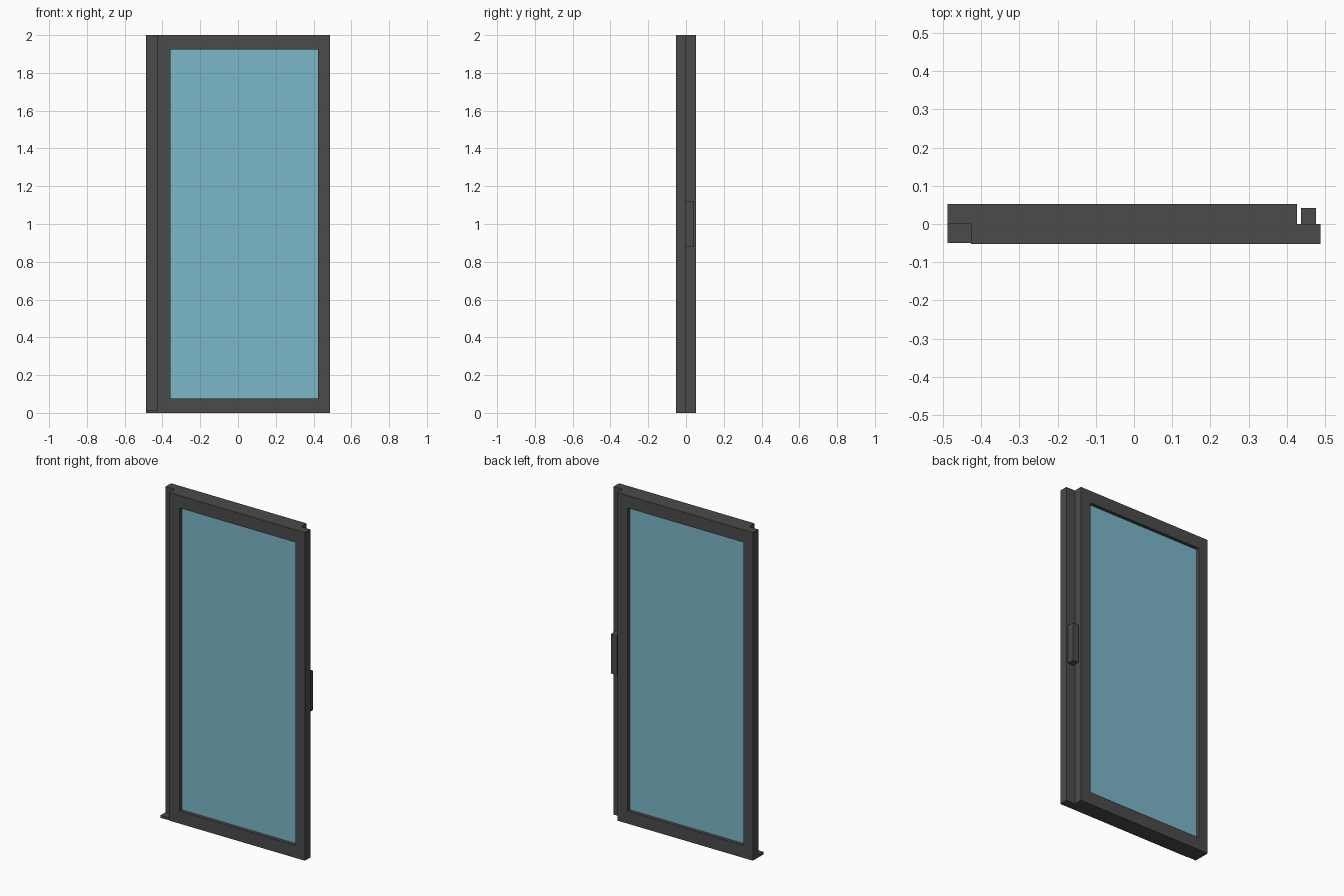
import bpy
import bmesh

cube = bpy.data.objects.get("Cube")
if cube:
    bpy.data.objects.remove(cube, do_unlink=True)


def material(name, rgb):
    mat = bpy.data.materials.new(name)
    mat.use_nodes = True
    mat.diffuse_color = (*rgb, 1)
    mat.node_tree.nodes["Principled BSDF"].inputs["Base Color"].default_value = (*rgb, 1)
    return mat


FRAME = material("dark grey frame", (0.07, 0.07, 0.07))
GLASS = material("pale blue glass", (0.198, 0.479, 0.584))


def finish(name, bm, mat):
    bmesh.ops.recalc_face_normals(bm, faces=bm.faces)
    mesh = bpy.data.meshes.new(name)
    bm.to_mesh(mesh)
    bm.free()
    mesh.materials.append(mat)
    obj = bpy.data.objects.new(name, mesh)
    bpy.context.collection.objects.link(obj)


def box(name, x, y, z, mat):
    bm = bmesh.new()
    bmesh.ops.create_cube(bm, size=1)
    for v in bm.verts:
        v.co = [lo + (c + 0.5) * (hi - lo) for c, (lo, hi) in zip(v.co, (x, y, z))]
    finish(name, bm, mat)


def ring_frame(name, outer, inner, y):
    """Rectangular frame with an opening; outer and inner are (x0, x1, z0, z1)."""
    bm = bmesh.new()
    loops = []
    for x0, x1, z0, z1 in (outer, inner):
        for depth in y:
            corners = ((x0, z0), (x1, z0), (x1, z1), (x0, z1))
            loops.append([bm.verts.new((cx, depth, cz)) for cx, cz in corners])
    of, ob, inf, inb = loops
    for a, b in ((of, inf), (ob, inb), (of, ob), (inf, inb)):
        for i in range(4):
            j = (i + 1) % 4
            bm.faces.new((a[i], a[j], b[j], b[i]))
    finish(name, bm, FRAME)


HALF_W, HALF_D, HEIGHT = 0.488, 0.0525, 2.0
STEP = 0.427          # where each sash stops short of the full width

# Two overlapping sashes, the back one being the front one turned around
for side, s in (("front", 1), ("back", -1)):
    def span(a, b):
        return tuple(sorted((s * a, s * b)))
    ring_frame(side + "_sash_frame",
               (*span(-STEP, HALF_W), 0, HEIGHT),
               (*span(-0.357, 0.424), 0.077, 1.924),
               span(-HALF_D, 0))
    box(side + "_glass", span(-0.357, 0.424), span(-0.032, -0.02),
        (0.077, 1.924), GLASS)

# Floor plate under the open side and the handle on the rebate
box("floor_plate", (-HALF_W, -STEP), (-0.05, 0), (0, 0.015), FRAME)
box("handle", (0.437, 0.477), (0, 0.042), (0.88, 1.12), FRAME)
